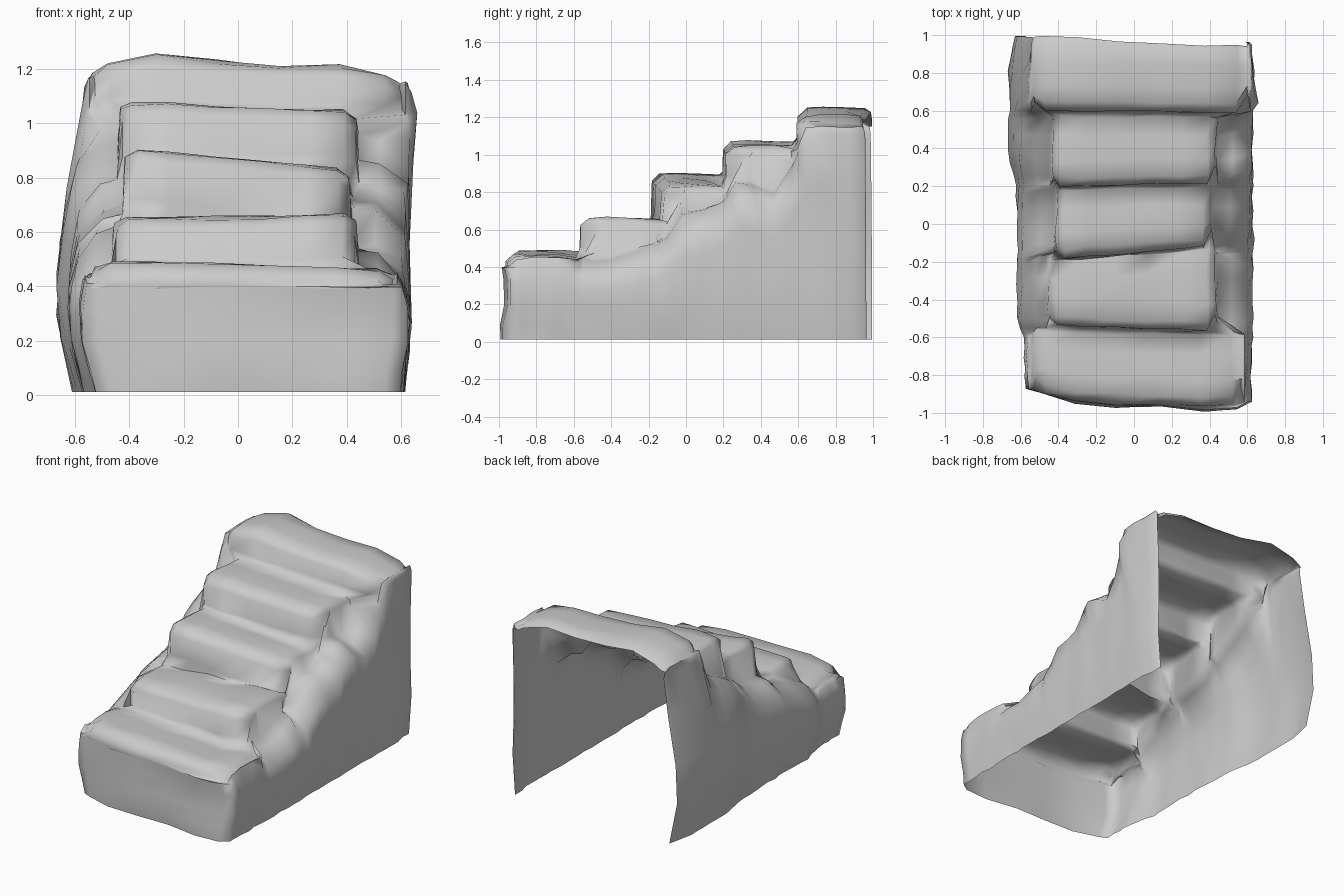
import bpy, bmesh, random

if "Cube" in bpy.data.objects:
    bpy.data.objects.remove(bpy.data.objects["Cube"])

random.seed(4)

def interp(keys, t):
    """Piecewise linear lookup in a list of (position, value)."""
    if t <= keys[0][0]:
        return keys[0][1]
    for (a, u), (b, v) in zip(keys, keys[1:]):
        if t <= b:
            return u + (v - u) * (t - a) / (b - a)
    return keys[-1][1]

def jit(s):
    return random.uniform(-s, s)

# Steps: nose y, back y, height, sideways tilt, left edge, right edge, nose skew
STEPS = [
    (-0.96, -0.57, 0.475, -0.03, -0.52, 0.57, 0.0),
    (-0.55, -0.15, 0.655, 0.01, -0.45, 0.43, -0.03),
    (-0.15, 0.20, 0.865, -0.08, -0.41, 0.41, 0.06),
    (0.21, 0.58, 1.06, -0.03, -0.43, 0.43, 0.02),
    (0.60, 0.955, 1.21, -0.03, -0.53, 0.60, -0.01),
]
# Rock flanks: shoulder heights along y
LEFT_Z = [(-0.57, 0.47), (-0.4, 0.56), (-0.15, 0.66), (0.1, 0.70), (0.22, 0.80),
          (0.42, 0.91), (0.56, 0.98), (0.64, 1.17)]
RIGHT_Z = [(-0.55, 0.45), (-0.4, 0.46), (-0.2, 0.52), (-0.12, 0.55), (-0.05, 0.68),
           (0.18, 0.73), (0.26, 0.88), (0.38, 0.85), (0.44, 0.77), (0.56, 0.93), (0.64, 1.15)]
# Wall outline by height, then its inset along y
LEFT_X = [(0, -0.615), (0.18, -0.665), (0.37, -0.68), (0.57, -0.66), (0.8, -0.64),
          (0.92, -0.585), (1.08, -0.605), (1.18, -0.57)]
RIGHT_X = [(0, 0.61), (0.25, 0.635), (0.45, 0.62), (0.7, 0.63), (0.9, 0.64), (1.05, 0.675),
           (1.15, 0.64)]
LEFT_IN = [(-0.97, 0.10), (-0.6, 0.09), (-0.5, 0.055), (0.0, 0.06), (0.2, 0.05), (0.4, 0.01),
           (0.8, 0.01), (0.97, 0.04)]
RIGHT_IN = [(-0.97, 0.01), (0.2, 0.0), (0.8, 0.0), (0.97, 0.02)]
# Setback of the uneven front face along x
FRONT = [(-0.6, 0.09), (-0.5, 0.08), (-0.2, 0.01), (0.1, 0.02), (0.4, -0.01), (0.62, 0.02)]
HUMP = [(0, -0.02), (0.2, 0.03), (0.6, 0.0), (0.8, 0.01), (1, -0.03)]
TOP = [0.0, 0.05, 0.2, 0.4, 0.6, 0.8, 0.95, 1.0]
N = 29

def wall(y, even, xs, cap, side):
    """One flank of a section, from the ground up to the foot of the step.
    Wall points slide to an even spacing along y near the ground."""
    heights, outline, inset = (LEFT_Z, LEFT_X, LEFT_IN) if side < 0 else (RIGHT_Z, RIGHT_X, RIGHT_IN)
    pts = []
    def edge(z, yy):
        return interp(outline, z) - side * interp(inset, yy)
    ym = y * 0.5 + even * 0.5
    inner = min(interp(heights, y), cap)
    drop = 0.04 if (y < -0.57 or y > 0.62) else 0.10
    outer = min(interp(heights, ym), cap + 0.05) - drop
    outer = min(outer, inner)
    for f in (0, 0.25, 0.5, 0.78):
        yy = even + (y - even) * f * 0.4
        z = 0.012 if f == 0 else outer * f + jit(0.012)
        pts.append((edge(z, yy) + jit(0.007), yy, z))
    pts.append((edge(outer, ym) - side * 0.015 + jit(0.008), ym, outer + jit(0.01)))
    xm = xs * 0.55 + edge(outer, y) * 0.45
    pts.append((xm, y * 0.85 + even * 0.15, inner - drop * 0.15 + jit(0.01)))
    pts.append((xs + side * 0.015, y, inner + jit(0.006)))
    return pts

def section(y, z, tilt, xl, xr, skew, nose, hump=0):
    i = len(sections)
    even = -0.96 + 1.915 * i / (N - 1)
    left = wall(y, even, xl, z - 0.03, -1)
    right = wall(y, even, xr, z - 0.03, 1)
    top = []
    for t in TOP:
        x = xl + (xr - xl) * t
        end = 1 if t in (0.0, 1.0) else 0
        yy = y + skew * (t - 0.5) + nose * end * (0.04 + 0.05 * t) + jit(0.008)
        zz = z + tilt * (t - 0.5) - 0.025 * end + hump * interp(HUMP, t)
        top.append((x + jit(0.008), yy, zz + jit(0.008)))
    pts = left + top + right[::-1]
    fade = max(0.0, min(1.0, (-0.6 - y) / 0.3))
    return [(px, py + fade * interp(FRONT, px), pz) for px, py, pz in pts]

# Cross-sections running from the front step to the back
sections = []
prev = 0.40
for i, (y0, y1, z, tilt, xl, xr, skew) in enumerate(STEPS):
    if i:
        sections.append(section(y0 - 0.005, prev + 0.025, tilt, xl, xr, skew, 1))
    back_skew = STEPS[i + 1][6] if i < 4 else -0.03
    rows = ((y0, z - 0.04, skew, 1), (y0 + 0.04, z - 0.003, skew, 1),
            (y0 * 0.65 + y1 * 0.35, z + 0.003, skew * 0.6, 0),
            (y0 * 0.3 + y1 * 0.7, z, back_skew * 0.6, 0),
            (y1 - 0.012, z - 0.008, back_skew, 0))
    for yy, zz, sk, nose in rows:
        sections.append(section(yy, zz, tilt, xl, xr, sk, nose, i == 4))
    prev = z
# Back rim of the open shell
rim = [(x * 0.985, y + 0.025 - 0.025 * x, z - (0.02 if z > 0.5 else 0)) for x, y, z in sections[-1]]
sections.append(rim)

bm = bmesh.new()
grid = [[bm.verts.new(p) for p in s] for s in sections]

def skin(rows):
    for a, b in zip(rows, rows[1:]):
        for k in range(len(a) - 1):
            bm.faces.new((a[k], a[k + 1], b[k + 1], b[k]))

skin(grid)

# Front riser fills the first section
first = grid[0]
n, k = 7, len(TOP)
front = []
for r in range(n):
    a, b = first[r], first[-1 - r]
    row = [a]
    for t in TOP[1:-1]:
        p = a.co.lerp(b.co, t)
        p.y = -0.962 + interp(FRONT, p.x) - 0.02 * (1 - r / n) + jit(0.012)
        if 0 < r:
            p.z += jit(0.006)
        row.append(bm.verts.new(p))
    front.append(row + [b])
front.append(first[n:n + k])
skin(front)

bmesh.ops.recalc_face_normals(bm, faces=bm.faces)
mesh = bpy.data.meshes.new("stone_stairs")
bm.to_mesh(mesh)
bm.free()
stairs = bpy.data.objects.new("stone_stairs", mesh)
bpy.context.collection.objects.link(stairs)

bpy.context.view_layer.objects.active = stairs
stairs.select_set(True)
bpy.ops.object.shade_smooth_by_angle(angle=1.4)
